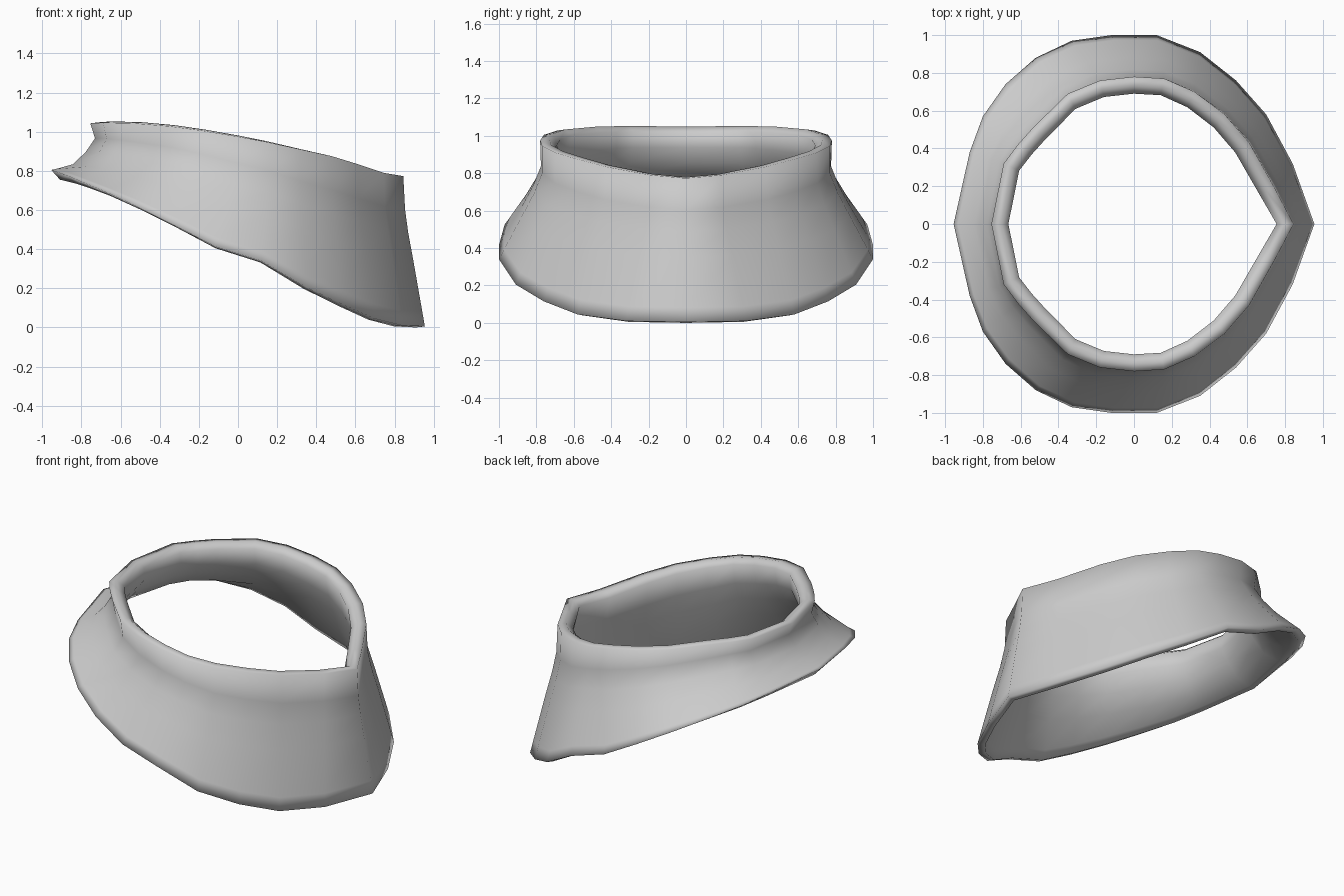
import bpy, bmesh
from mathutils import Vector

if "Cube" in bpy.data.objects:
    bpy.data.objects.remove(bpy.data.objects["Cube"])

# Half outlines from the pointed front (+x) round to the back (-x)
HEM = [(.955, 0, .01), (.84, .32, .015), (.70, .58, .05), (.54, .76, .12),
       (.35, .91, .21), (.12, 1, .345), (-.12, 1, .42), (-.33, .97, .53),
       (-.52, .88, .625), (-.68, .74, .70), (-.80, .57, .75), (-.87, .38, .78),
       (-.955, 0, .81)]
RIM = [(.845, 0, .778), (.745, .19, .795), (.61, .43, .84), (.48, .58, .88),
       (.32, .70, .915), (.16, .77, .95), (0, .78, .98), (-.18, .76, 1.01),
       (-.35, .69, 1.033), (-.53, .515, 1.048), (-.615, .42, 1.05),
       (-.69, .32, 1.052), (-.755, 0, 1.048)]
LAST = len(HEM) - 1


def mix(a, b, t):
    return a + (b - a) * t


def inset(p, d, dz):
    """Move a point toward the vertical axis and shift its height."""
    r = Vector((p.x, p.y, 0)).normalized()
    return p - r * d + Vector((0, 0, dz))


def section(i):
    """Closed wall section at one station: hem, outer wall, lip, inner wall."""
    s = i / LAST
    hem, rim = Vector(HEM[i]), Vector(RIM[i])

    def wall(r_front, r_back, z_front, z_back):
        p = rim.lerp(hem, mix(r_front, r_back, s))
        p.z = mix(rim.z, hem.z, mix(z_front, z_back, s * s))
        return p

    skirt = wall(.88, .88, .90, .98)
    flare = wall(.45, .45, .55, .88)
    waist = wall(.22, .12, .37, .62)
    neck = wall(.08, -.12, .22, .32)
    drop = -.005 - .045 * s ** 3
    return [hem, skirt, flare, waist, neck, rim,
            inset(rim, .05, .006), inset(rim, .09, -.025),
            inset(neck, .065, -.03 * s), inset(waist, .06, -.04 * s),
            inset(flare, .06, -.05 * s), inset(skirt, .055, drop),
            inset(hem, .045, drop)]


# Full ring: one half plus its mirror image in y
half = [section(i) for i in range(LAST + 1)]
other = [[Vector((p.x, -p.y, p.z)) for p in half[i]] for i in range(LAST - 1, 0, -1)]
bm = bmesh.new()
grid = [[bm.verts.new(p) for p in sec] for sec in half + other]
n, m = len(grid), len(grid[0])
for i in range(n):
    a, b = grid[i], grid[(i + 1) % n]
    for j in range(m):
        k = (j + 1) % m
        bm.faces.new((a[j], b[j], b[k], a[k])).smooth = True
bmesh.ops.recalc_face_normals(bm, faces=bm.faces)

# Keep the lowest point on the floor
low = min(v.co.z for v in bm.verts)
for v in bm.verts:
    v.co.z -= low

mesh = bpy.data.meshes.new("collar")
bm.to_mesh(mesh)
bm.free()
bpy.context.collection.objects.link(bpy.data.objects.new("collar", mesh))
